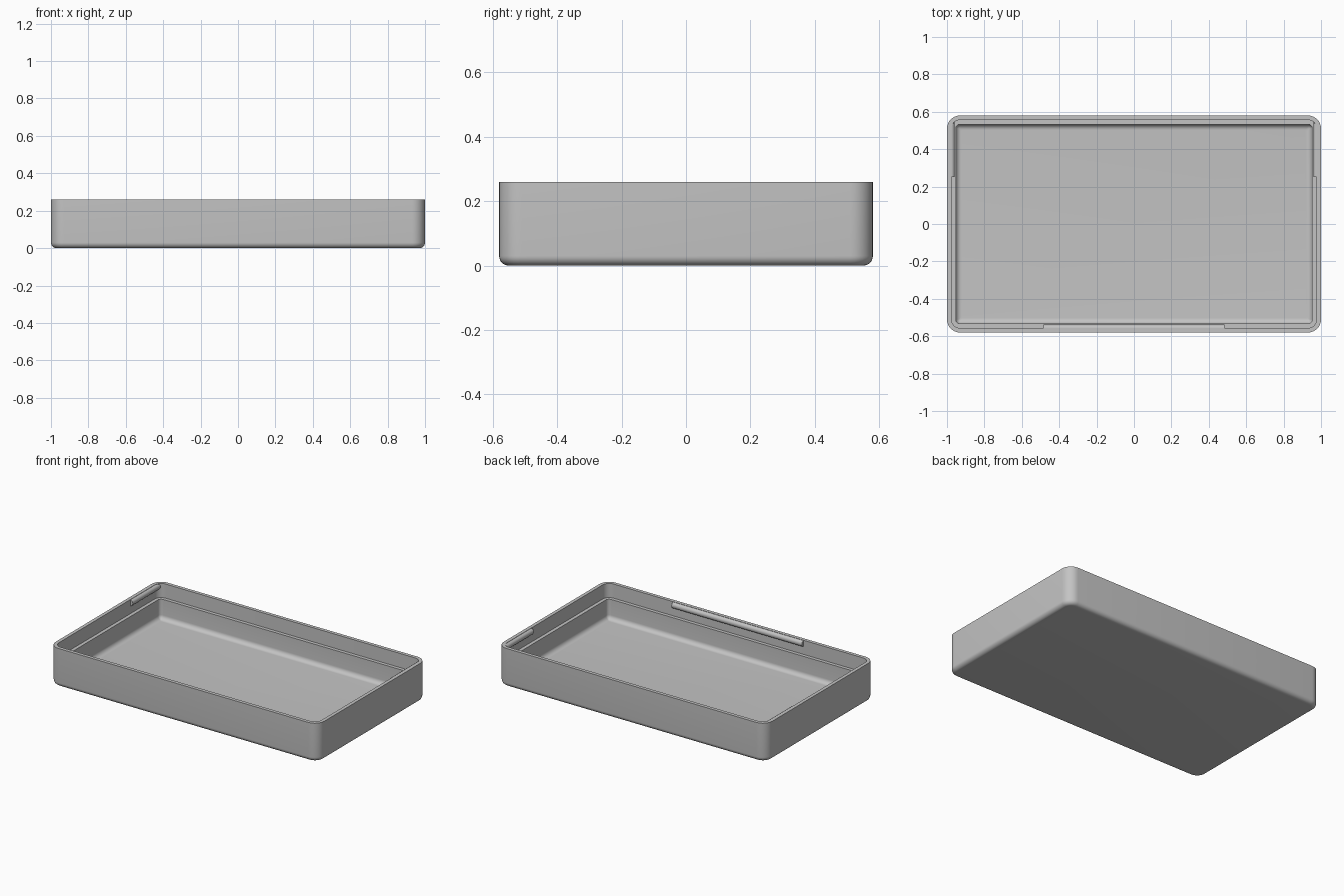
import bpy, bmesh
from math import sin, cos, pi
from mathutils import Matrix

cube = bpy.data.objects.get("Cube")
if cube:
    bpy.data.objects.remove(cube, do_unlink=True)

HALF_X, HALF_Y, HEIGHT = 1.0, 0.58, 0.26
WALL, LEDGE, LEDGE_Z, FLOOR_Z = 0.0235, 0.047, 0.165, 0.03
CORNER, FILLET, STEPS = 0.07, 0.03, 8

grey = bpy.data.materials.new("plain grey")
grey.use_nodes = True
grey.diffuse_color = (0.55, 0.55, 0.55, 1)
grey.node_tree.nodes["Principled BSDF"].inputs["Base Color"].default_value = grey.diffuse_color


def finish(bm, name):
    bmesh.ops.recalc_face_normals(bm, faces=bm.faces)
    mesh = bpy.data.meshes.new(name)
    bm.to_mesh(mesh)
    bm.free()
    mesh.materials.append(grey)
    obj = bpy.data.objects.new(name, mesh)
    bpy.context.collection.objects.link(obj)
    bpy.ops.object.select_all(action='DESELECT')
    obj.select_set(True)
    bpy.context.view_layer.objects.active = obj
    bpy.ops.object.shade_smooth_by_angle(angle=pi / 6)
    return obj


def rounded_ring(bm, inset, z):
    """Rounded rectangle of vertices, shrunk by inset."""
    r = max(CORNER - inset, 0.008)
    ring = []
    for k, (sx, sy) in enumerate([(1, 1), (-1, 1), (-1, -1), (1, -1)]):
        for i in range(STEPS + 1):
            a = (k + i / STEPS) * pi / 2
            ring.append(bm.verts.new((sx * (HALF_X - inset - r) + r * cos(a),
                                      sy * (HALF_Y - inset - r) + r * sin(a), z)))
    return ring


def arc(inset, z, r, start):
    """Quarter-round points of a wall section."""
    angles = [start + i / STEPS * pi / 2 for i in range(STEPS + 1)]
    return [(inset + r * cos(a), z + r * sin(a)) for a in angles]


# Tray: wall section swept round the outline, from underside to inside floor
section = arc(FILLET, FILLET, FILLET, pi / 2)[::-1]
section = [(i, 2 * FILLET - z) for i, z in section]
section = sorted(section, key=lambda p: p[1])
section += [(0, HEIGHT), (WALL, HEIGHT), (WALL, LEDGE_Z), (LEDGE, LEDGE_Z)]
section += arc(LEDGE + FILLET, FLOOR_Z + FILLET, FILLET, pi)
bm = bmesh.new()
rings = [rounded_ring(bm, i, z) for i, z in section]
for low, high in zip(rings, rings[1:]):
    for j in range(len(low)):
        n = (j + 1) % len(low)
        bm.faces.new((low[j], low[n], high[n], high[j]))
bm.faces.new(rings[0])
bm.faces.new(rings[-1])
finish(bm, "tray")


# Snap beads: half-round strips just under the rim
def bead(name, length, location, turn):
    bm = bmesh.new()
    ends = []
    for x in (-length / 2, length / 2):
        pts = [(-0.006, 0.02)]
        pts += [(0.018 * cos(a), 0.02 * sin(a))
                for a in (pi / 2 - i / 10 * pi for i in range(11))]
        pts += [(-0.006, -0.02)]
        ends.append([bm.verts.new((x, y, z)) for y, z in pts])
    count = len(ends[0])
    for j in range(count):
        n = (j + 1) % count
        bm.faces.new((ends[0][j], ends[0][n], ends[1][n], ends[1][j]))
    for end in ends:
        bm.faces.new(end)
    bm.transform(Matrix.Translation(location) @ Matrix.Rotation(turn, 4, 'Z'))
    finish(bm, name)


BEAD_Z = HEIGHT - 0.022
bead("front_bead", 0.97, (0, WALL - HALF_Y, BEAD_Z), 0)
for side, name in ((1, "left_bead"), (-1, "right_bead")):
    bead(name, 0.3, (side * (HALF_X - WALL), 0.4, BEAD_Z), side * pi / 2)
